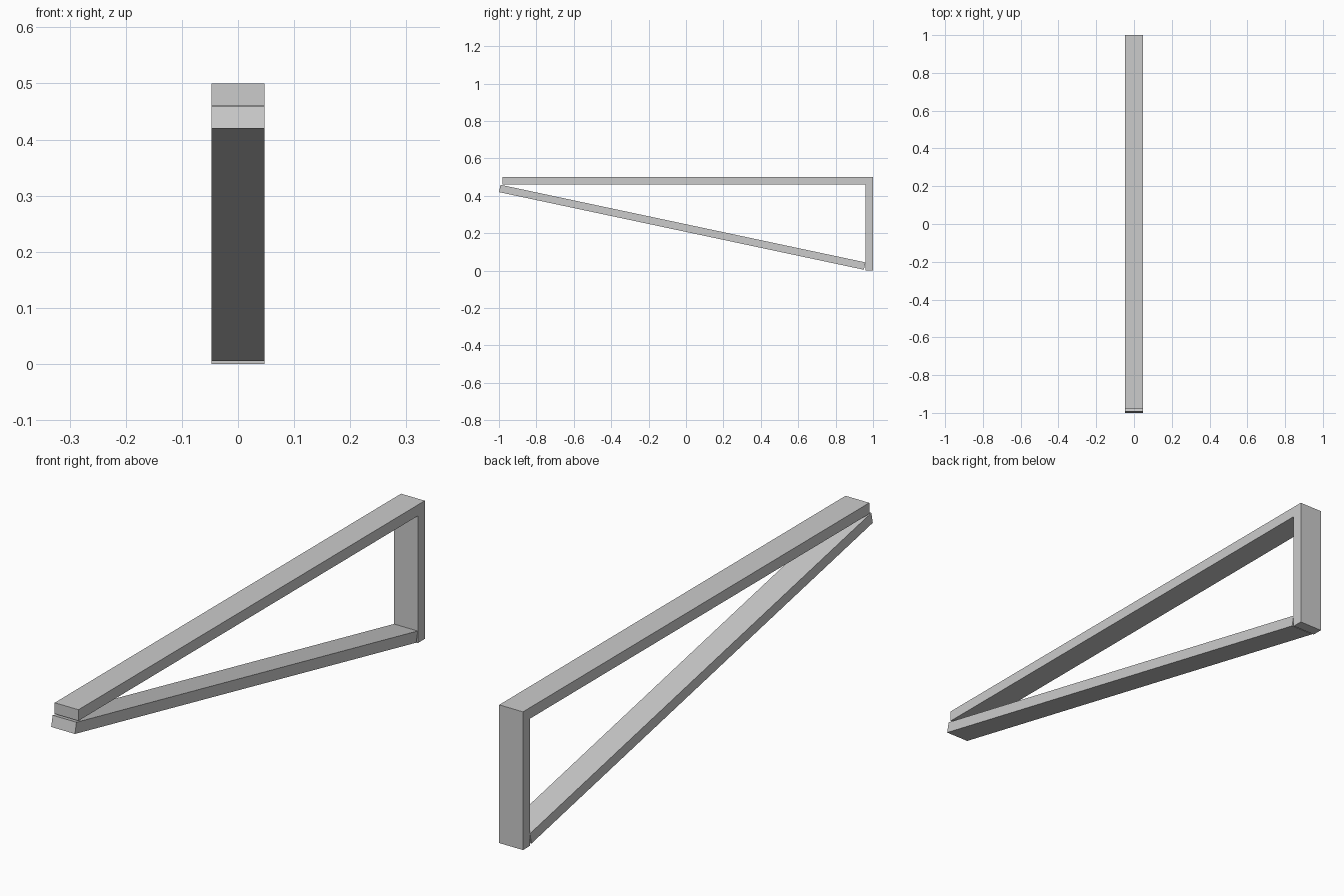
import bpy, bmesh
from mathutils import Vector

if "Cube" in bpy.data.objects:
    bpy.data.objects.remove(bpy.data.objects["Cube"])

W = 0.0475   # half width of the flat bars
T = 0.04     # bar thickness


def extrude_profile(name, points):
    """Extrude a closed (y, z) profile across the bracket width."""
    bm = bmesh.new()
    face = bm.faces.new([bm.verts.new((-W, y, z)) for y, z in points])
    res = bmesh.ops.extrude_face_region(bm, geom=[face])
    verts = [v for v in res["geom"] if isinstance(v, bmesh.types.BMVert)]
    bmesh.ops.translate(bm, verts=verts, vec=(2 * W, 0, 0))
    bmesh.ops.recalc_face_normals(bm, faces=bm.faces)
    mesh = bpy.data.meshes.new(name)
    bm.to_mesh(mesh)
    bm.free()
    obj = bpy.data.objects.new(name, mesh)
    bpy.context.collection.objects.link(obj)
    return obj


# Top arm and wall post, one bent bar
extrude_profile("arm_and_wall_post", [
    (-0.98, 0.5), (1, 0.5), (1, 0), (1 - T, 0), (1 - T, 0.5 - T), (-0.98, 0.5 - T)])

# Diagonal brace with square-cut ends
a, b = Vector((-1, 0.42)), Vector((0.951, 0.005))
d = (b - a).normalized()
n = Vector((-d.y, d.x)) * T
extrude_profile("diagonal_brace", [a, b, b + n, a + n])
